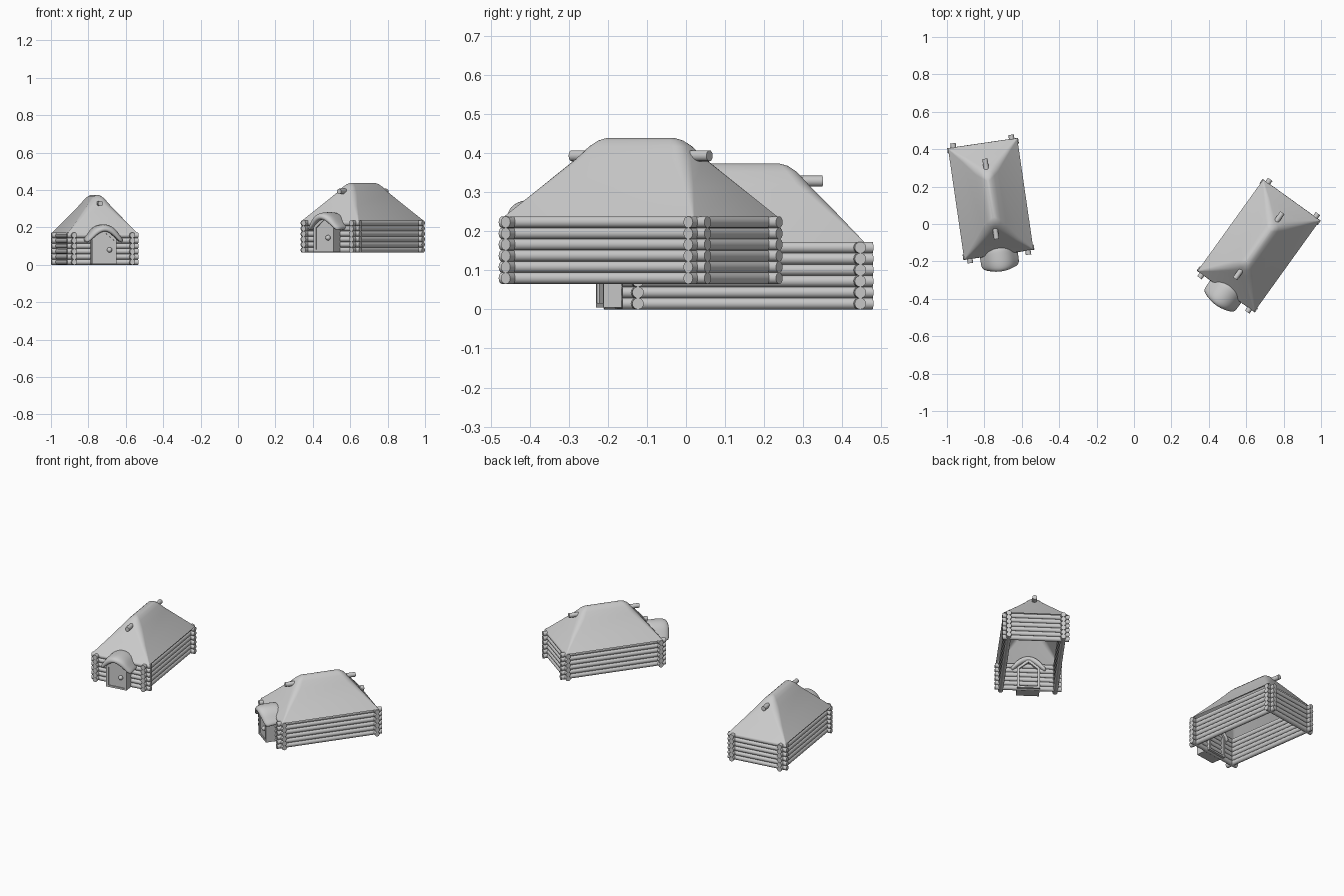
import bpy, bmesh, math
from mathutils import Matrix, Vector

if "Cube" in bpy.data.objects:
    bpy.data.objects.remove(bpy.data.objects["Cube"])

LOG_R = 0.0147      # log radius
ROWS = 6


def finish(bm, name, place, smooth=True, subsurf=0):
    bmesh.ops.recalc_face_normals(bm, faces=bm.faces[:])
    me = bpy.data.meshes.new(name)
    bm.to_mesh(me)
    bm.free()
    ob = bpy.data.objects.new(name, me)
    bpy.context.collection.objects.link(ob)
    ob.matrix_world = place
    if subsurf:
        mod = ob.modifiers.new("round", 'SUBSURF')
        mod.levels = mod.render_levels = subsurf
    if smooth:
        bpy.ops.object.select_all(action='DESELECT')
        ob.select_set(True)
        bpy.context.view_layer.objects.active = ob
        if subsurf:
            bpy.ops.object.shade_smooth()
        else:
            bpy.ops.object.shade_smooth_by_angle(angle=math.radians(35))
    return ob


def add_log(bm, centre, length, along, r=LOG_R):
    turn = Matrix.Rotation(math.pi / 2, 4, 'Y' if along == 'X' else 'X')
    bmesh.ops.create_cone(bm, cap_ends=True, segments=16, radius1=r, radius2=r,
                          depth=length, matrix=Matrix.Translation(centre) @ turn)


def loft(bm, rings, cap_first=False, cap_last=False):
    rows = [[bm.verts.new(p) for p in ring] for ring in rings]
    n = len(rows[0])
    for a, b in zip(rows, rows[1:]):
        for i in range(n):
            j = (i + 1) % n
            bm.faces.new((a[i], a[j], b[j], b[i]))
    if cap_first:
        bm.faces.new(rows[0])
    if cap_last:
        bm.faces.new(rows[-1])
    return rows


def rounded_rect(hw, hl, z, r, seg=5):
    pts = []
    for k, (sx, sy) in enumerate(((1, 1), (-1, 1), (-1, -1), (1, -1))):
        for i in range(seg + 1):
            a = math.pi / 2 * (k + i / seg)
            pts.append((sx * (hw - r) + r * math.cos(a), sy * (hl - r) + r * math.sin(a), z))
    return pts


def pentagon(hw, low, shoulder, peak, y):
    return [(-hw, y, low), (hw, y, low), (hw, y, shoulder), (0, y, peak), (-hw, y, shoulder)]


def house(tag, place):
    # stacked log walls, open underneath
    bm = bmesh.new()
    for i in range(ROWS):
        z = LOG_R + 0.0287 * i
        for s in (-1, 1):
            add_log(bm, (0, s * 0.2875, z), 0.384, 'X')
            add_log(bm, (s * 0.157, 0, z), 0.648, 'Y')
    finish(bm, tag + "_log_walls", place)

    # hipped roof with soft hips and ridge
    bm = bmesh.new()
    levels = ((.187, .300, .171, .003), (.121, .238, .248, .022), (.062, .177, .320, .036),
              (.037, .150, .352, .030), (.021, .128, .367, .019), (.007, .105, .3735, .006))
    loft(bm, [rounded_rect(*lv) for lv in levels], cap_last=True)
    finish(bm, tag + "_roof", place)

    # ridge pole poking through both hips
    bm = bmesh.new()
    add_log(bm, (0, 0, 0.328), 0.434, 'Y', 0.014)
    finish(bm, tag + "_ridge_pole", place)

    # door frame: pentagon ring
    bm = bmesh.new()
    out, inn = (.066, .005, .138, .195), (.052, .016, .131, .175)
    f, b = -0.358, -0.262
    loft(bm, [pentagon(*out, b), pentagon(*out, f), pentagon(*inn, f),
              pentagon(*inn, b), pentagon(*out, b)])
    bmesh.ops.remove_doubles(bm, verts=bm.verts[:], dist=1e-5)
    finish(bm, tag + "_door_frame", place, smooth=False)

    # door panel
    bm = bmesh.new()
    loft(bm, [pentagon(*inn, -0.352), pentagon(*inn, -0.335)], True, True)
    finish(bm, tag + "_door_panel", place, smooth=False)

    # door knob
    bm = bmesh.new()
    bmesh.ops.create_uvsphere(bm, u_segments=16, v_segments=10, radius=0.014,
                              matrix=Matrix.Translation((0.028, -0.357, 0.08)))
    finish(bm, tag + "_door_knob", place)

    # thick arched hood over the door
    half = [(.108, .137), (.086, .160), (.064, .192), (.034, .212)]
    under = [(.094, .117), (.070, .138), (.046, .160), (.022, .177)]
    prof = ([(-x, z) for x, z in half] + [(0, .219)] + half[::-1]
            + under + [(0, .184)] + [(-x, z) for x, z in under[::-1]])
    bm = bmesh.new()
    rings = []
    for y, dz in ((-.255, 0), (-.30, 0), (-.35, 0), (-.394, -.008)):
        bow = 2.6 if y < -.32 else 0
        rings.append([(x, y + bow * x * x, z + dz) for x, z in prof])
    rows = loft(bm, rings)
    n = len(half)
    for row in (rows[0], rows[-1]):          # quad strips close the ends
        m = len(row)
        for i in range(2 * n):
            bm.faces.new((row[i], row[i + 1], row[m - 2 - i], row[m - 1 - i]))
    finish(bm, tag + "_door_hood", place, subsurf=2)


def spot(x, y, z, deg):
    return Matrix.Translation((x, y, z)) @ Matrix.Rotation(math.radians(deg), 4, 'Z')


house("left_house", spot(-0.766, 0.134, 0, 8.3))
house("right_house", spot(0.667, -0.116, 0.065, -35.7))
